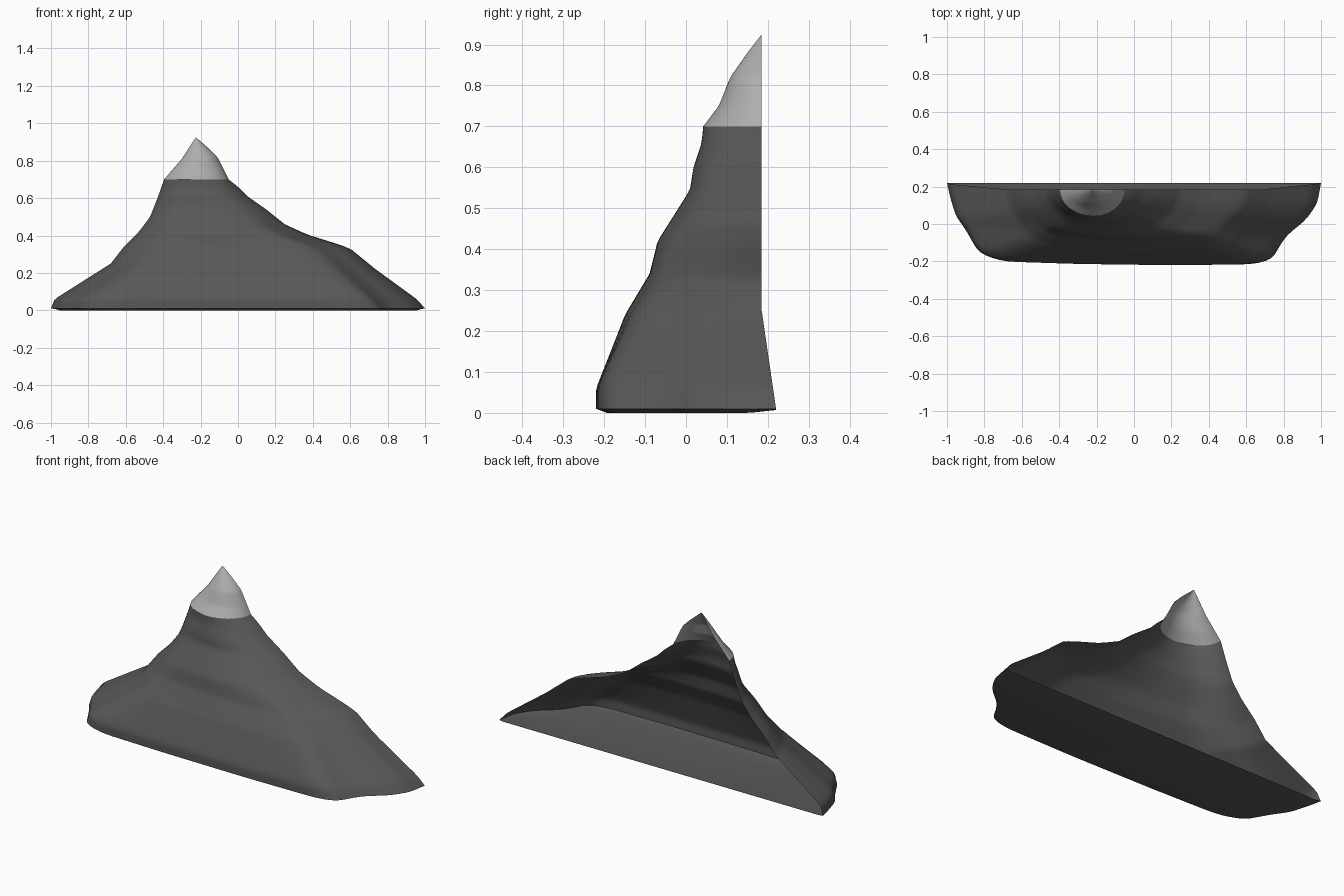
import bpy, bmesh, math

if "Cube" in bpy.data.objects:
    bpy.data.objects.remove(bpy.data.objects["Cube"])

# Silhouette profiles, as (z, value)
LEFT = [(0.01, -1), (0.06, -.98), (.25, -.68), (.34, -.61), (.42, -.53), (.5, -.47),
        (.6, -.43), (.7, -.395), (.81, -.30), (.88, -.255), (.925, -.225)]
RIGHT = [(0.01, 1), (.06, .955), (.22, .735), (.33, .6), (.355, .53), (.405, .37),
         (.46, .25), (.54, .15), (.61, .05), (.66, 0), (.7, -.05), (.82, -.11),
         (.86, -.15), (.925, -.225)]
FRONT = [(0.01, -.22), (.06, -.22), (.15, -.185), (.24, -.15), (.34, -.09), (.42, -.07),
         (.53, 0), (.55, .01), (.6, .018), (.66, .038), (.7, .042), (.75, .08),
         (.82, .108), (.88, .15), (.925, .185)]
BACK = [(0.01, .22), (.25, .185), (.925, .185)]
# Footprint of the open-backed base: across, forward
BASE = [(-1, 0), (-.98, .2), (-.95, .42), (-.91, .53), (-.83, .85), (-.71, .955),
        (-.3, .985), (.2, 1), (.65, .99), (.74, .93), (.78, .76), (.82, .63),
        (.92, .45), (.98, .25), (1, 0)]
N = 72


def interp(table, z):
    if z <= table[0][0]:
        return table[0][1]
    for (a, va), (b, vb) in zip(table, table[1:]):
        if z <= b:
            return va + (vb - va) * (z - a) / (b - a)
    return table[-1][1]


def resample(pts, n):
    run = [0]
    for p, q in zip(pts, pts[1:]):
        run.append(run[-1] + math.dist(p, q))
    us = list(zip(run, [p[0] for p in pts]))
    vs = list(zip(run, [p[1] for p in pts]))
    out = [(interp(us, run[-1] * i / n), interp(vs, run[-1] * i / n)) for i in range(n + 1)]
    for _ in range(2):
        out = [out[0]] + [tuple((a[k] + 2 * b[k] + c[k]) / 4 for k in (0, 1))
                          for a, b, c in zip(out, out[1:], out[2:])] + [out[-1]]
    return out


FOOT = resample(BASE, N)
ROUND = resample([(-math.cos(math.pi * i / 60), math.sin(math.pi * i / 60))
                  for i in range(61)], N)


def contour(z):
    """Half outline of the slope at height z, from left rim to right rim."""
    l, r, f, b = (interp(t, z) for t in (LEFT, RIGHT, FRONT, BACK))
    w = min(1, max(0, (.65 - z) / .55))
    pts = []
    for (u0, v0), (u1, v1) in zip(FOOT, ROUND):
        u, v = w * u0 + (1 - w) * u1, w * v0 + (1 - w) * v1
        pts.append(((l + r) / 2 + u * (r - l) / 2, b + v * (f - b), z))
    return pts


def shell(name, heights, floor=False, color=None):
    bm = bmesh.new()
    rows = [[bm.verts.new(p) for p in contour(z)] for z in heights]
    if floor:
        # slightly tucked-in underside
        under = [bm.verts.new((x * .97, .22 + (y - .22) * .94,
                               .01 * (1 - min(1, (.22 - y) / .1 + .3))))
                 for x, y, z in contour(heights[0])]
        rows.insert(0, under)
        bm.faces.new(under)
    for a, b in zip(rows, rows[1:]):
        for i in range(N):
            bm.faces.new((a[i], a[i + 1], b[i + 1], b[i]))
    bmesh.ops.remove_doubles(bm, verts=bm.verts, dist=.0002)
    bmesh.ops.recalc_face_normals(bm, faces=bm.faces)
    # keep the open shell facing outward (front faces towards -y)
    if sum(f.normal.y * f.calc_area() for f in bm.faces) > 0:
        bmesh.ops.reverse_faces(bm, faces=bm.faces)
    me = bpy.data.meshes.new(name)
    bm.to_mesh(me)
    bm.free()
    ob = bpy.data.objects.new(name, me)
    bpy.context.collection.objects.link(ob)
    if color:
        mat = bpy.data.materials.new(name + "_material")
        mat.diffuse_color = color
        mat.use_nodes = True
        mat.node_tree.nodes["Principled BSDF"].inputs["Base Color"].default_value = mat.diffuse_color
        me.materials.append(mat)
    bpy.ops.object.select_all(action='DESELECT')
    ob.select_set(True)
    bpy.context.view_layer.objects.active = ob
    bpy.ops.object.shade_smooth_by_angle(angle=math.radians(40))
    return ob


# Dark rock slope: hollow, open at the back, with a floor
shell("rock_slope", [.01 + .69 * i / 46 for i in range(47)], True, (.1, .097, .092, 1))
# Pale snow cap, also hollow
shell("snow_cap", [.7 + .225 * i / 20 for i in range(21)], False, (.42, .42, .42, 1))
